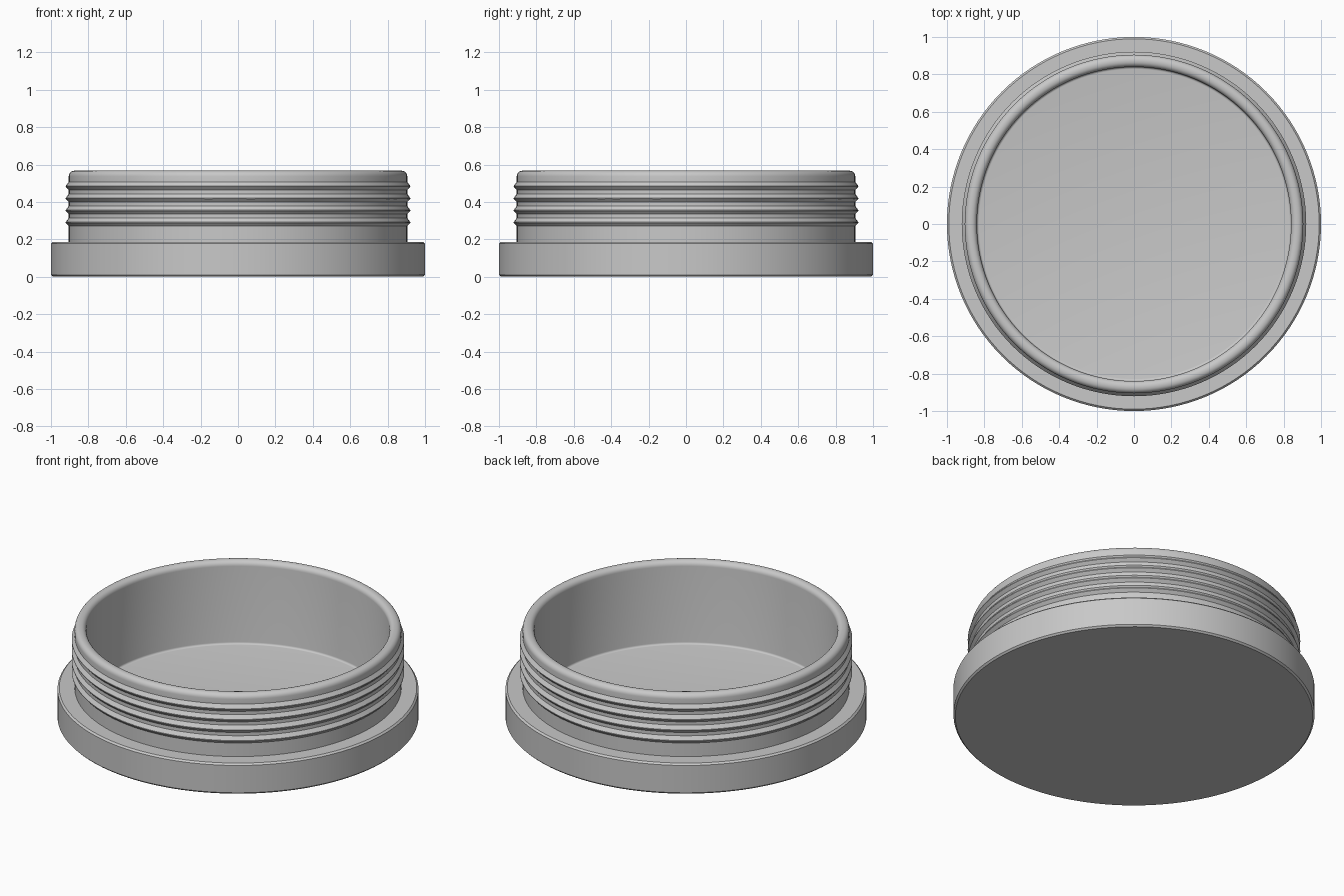
import bpy
import bmesh
import math

cube = bpy.data.objects.get("Cube")
if cube:
    bpy.data.objects.remove(cube)

SEGMENTS = 128
FLANGE_R, BODY_R, BORE_R = 1.0, 0.905, 0.84
FLANGE_TOP, RIM_TOP, FLOOR = 0.187, 0.567, 0.062
CHAMFER = 0.01

gray = bpy.data.materials.new("plain gray")
gray.use_nodes = True
color = (0.58, 0.58, 0.58, 1)
gray.diffuse_color = color
gray.node_tree.nodes["Principled BSDF"].inputs["Base Color"].default_value = color


def arc(cx, cz, radius, start, end, steps=6):
    """Profile points along a fillet, angles in degrees."""
    angles = [math.radians(start + (end - start) * i / steps) for i in range(steps + 1)]
    return [(cx + radius * math.cos(a), cz + radius * math.sin(a)) for a in angles]


# Flange with chamfered edges
profile = [(0, 0), (FLANGE_R - CHAMFER, 0), (FLANGE_R, CHAMFER),
           (FLANGE_R, FLANGE_TOP - CHAMFER), (FLANGE_R - CHAMFER, FLANGE_TOP),
           (BODY_R, FLANGE_TOP)]

# Four thread ridges around the neck
for i in range(4):
    peak = 0.291 + i * 0.0645
    profile += [(BODY_R, peak - 0.021), (BODY_R + 0.016, peak - 0.003),
                (BODY_R + 0.016, peak + 0.001), (BODY_R, peak + 0.023)]

# Rounded rim, bore and filleted floor
fillet = 0.03
profile += arc(BODY_R - fillet, RIM_TOP - fillet, fillet, 0, 90)
profile += arc(BORE_R + fillet, RIM_TOP - fillet, fillet, 90, 180)
profile += arc(BORE_R - 0.012, FLOOR + 0.012, 0.012, 0, -90, 4)
profile.append((0, FLOOR))

# Turn the profile about the vertical axis
bm = bmesh.new()
verts = [bm.verts.new((r, 0, z)) for r, z in profile]
edges = [bm.edges.new(pair) for pair in zip(verts, verts[1:])]
bmesh.ops.spin(bm, geom=verts + edges, cent=(0, 0, 0), axis=(0, 0, 1),
               angle=math.tau, steps=SEGMENTS)
bmesh.ops.remove_doubles(bm, verts=bm.verts, dist=0.0005)
bmesh.ops.recalc_face_normals(bm, faces=bm.faces)
mesh = bpy.data.meshes.new("threaded_plug")
bm.to_mesh(mesh)
bm.free()

plug = bpy.data.objects.new("threaded_plug", mesh)
bpy.context.collection.objects.link(plug)
mesh.materials.append(gray)
bpy.ops.object.select_all(action="DESELECT")
plug.select_set(True)
bpy.context.view_layer.objects.active = plug
bpy.ops.object.shade_smooth_by_angle(angle=math.radians(28))
